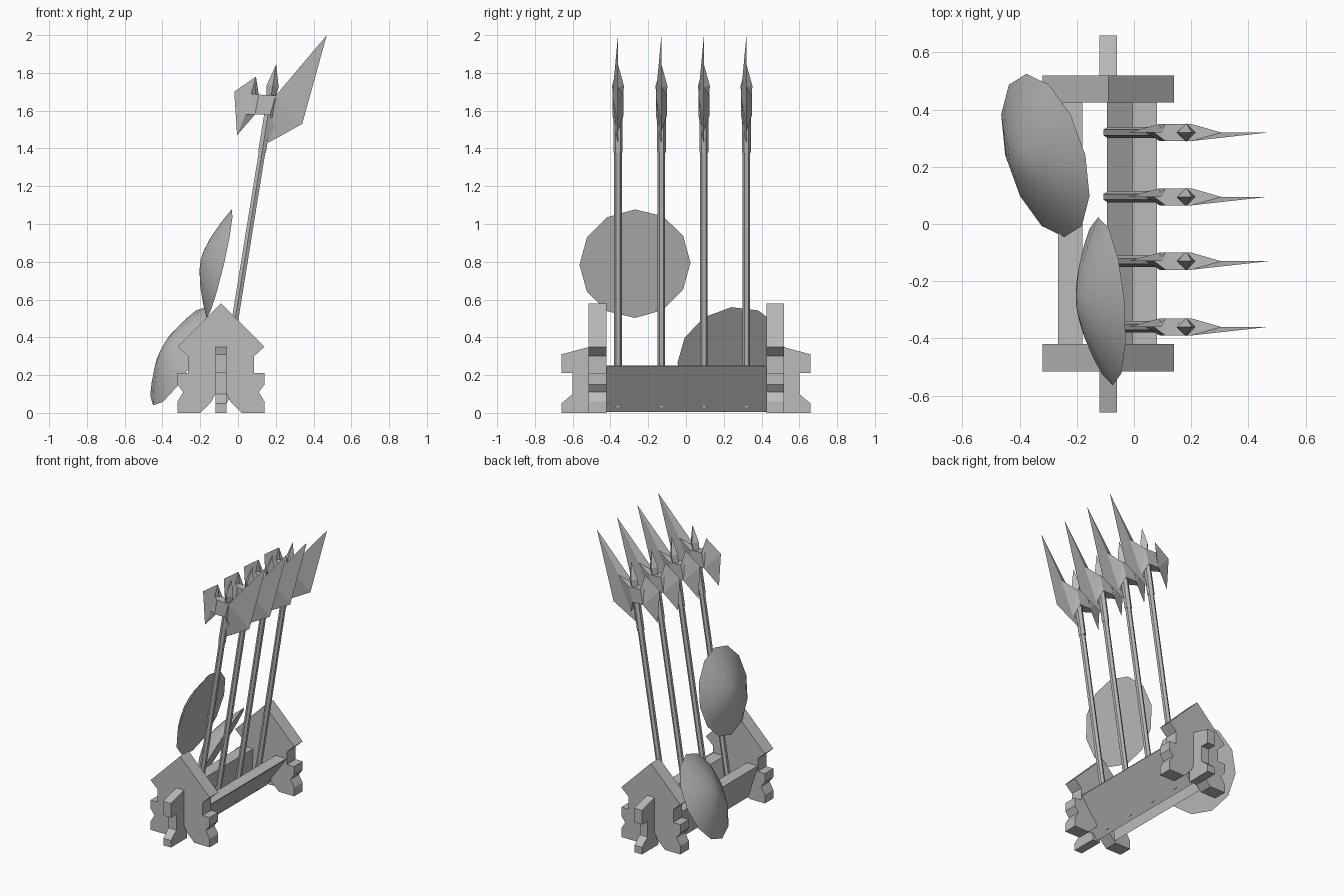
import bpy, bmesh, math
from mathutils import Vector

cube = bpy.data.objects.get("Cube")
if cube:
    bpy.data.objects.remove(cube, do_unlink=True)

grey = bpy.data.materials.new("plain_grey")
grey.use_nodes = True
grey.diffuse_color = (0.5, 0.5, 0.5, 1)
grey.node_tree.nodes["Principled BSDF"].inputs["Base Color"].default_value = (0.5, 0.5, 0.5, 1)


def finish(name, bm, smooth=False):
    bmesh.ops.remove_doubles(bm, verts=bm.verts, dist=0.0001)
    bmesh.ops.recalc_face_normals(bm, faces=bm.faces)
    mesh = bpy.data.meshes.new(name)
    bm.to_mesh(mesh)
    bm.free()
    mesh.materials.append(grey)
    obj = bpy.data.objects.new(name, mesh)
    bpy.context.collection.objects.link(obj)
    if smooth:
        bpy.ops.object.select_all(action='DESELECT')
        obj.select_set(True)
        bpy.context.view_layer.objects.active = obj
        bpy.ops.object.shade_smooth_by_angle(angle=math.radians(30))
    return obj


def prism(name, place, outline, start, end):
    """Extrude a 2D outline; place(u, v, w) gives the 3D point."""
    bm = bmesh.new()
    face = bm.faces.new([bm.verts.new(place(u, v, start)) for u, v in outline])
    new = bmesh.ops.extrude_face_region(bm, geom=[face])["geom"]
    shift = Vector(place(0, 0, end)) - Vector(place(0, 0, start))
    bmesh.ops.translate(bm, vec=shift, verts=[g for g in new if isinstance(g, bmesh.types.BMVert)])
    return finish(name, bm)


def lathe(name, start, axis, profile, sides, smooth=False):
    """Rings of (distance along axis, radius), closed at both ends."""
    axis = Vector(axis).normalized()
    side = Vector((0, 1, 0))
    side = (side - axis * side.dot(axis)).normalized()
    other = axis.cross(side)
    bm = bmesh.new()
    rings = []
    for d, r in profile:
        rings.append([bm.verts.new(Vector(start) + axis * d + r * (
            side * math.cos(math.tau * i / sides) + other * math.sin(math.tau * i / sides)))
            for i in range(sides)])
    for a, b in zip(rings, rings[1:]):
        for i in range(sides):
            j = (i + 1) % sides
            bm.faces.new((a[i], a[j], b[j], b[i]))
    for ring, (d, r) in ((rings[0], profile[0]), (rings[-1], profile[-1])):
        if r > 0.001:
            bm.faces.new(ring)
    return finish(name, bm, smooth)


def along_y(u, v, w):
    return (u, w, v)


def along_x(u, v, w):
    return (w, u, v)


# Gabled end plates with notched sides and splayed feet
MID = -0.09
half = [(0.03, 0.1), (0.05, 0.06), (0.11, 0), (0.23, 0), (0.23, 0.06), (0.2, 0.11),
        (0.23, 0.15), (0.23, 0.21), (0.175, 0.21), (0.175, 0.3), (0.23, 0.35)]
plate = [(MID + x, z) for x, z in half] + [(MID, 0.58)]
plate += [(MID - x, z) for x, z in reversed(half)]
prism("front_plate", along_y, plate, -0.515, -0.42)
prism("back_plate", along_y, plate, 0.425, 0.52)

# Brackets standing out from both end plates
bracket = [(0.48, 0), (0.66, 0), (0.66, 0.05), (0.6, 0.1), (0.6, 0.21),
           (0.66, 0.21), (0.66, 0.31), (0.51, 0.35), (0.48, 0.35)]
for label, s in (("front", -1), ("back", 1)):
    prism(label + "_bracket", along_x, [(s * y, z) for y, z in bracket], -0.12, -0.06)

# Tapered trough boards
prism("left_board", along_y, [(-0.265, 0.25), (-0.265, 0.245), (-0.19, 0.01), (-0.18, 0.25)], -0.5, 0.46)
prism("right_board", along_y, [(-0.095, 0.005), (0.08, 0.245), (0.08, 0.25), (-0.005, 0.25)], -0.5, 0.46)

# Axe head outline pieces: x, z, half thickness
T = 0.03
right_blade = [(0.2, 1.68, T), (0.305, 1.725, 0), (0.47, 2.0, 0), (0.34, 1.53, 0),
               (0.16, 1.43, 0), (0.205, 1.49, 0), (0.17, 1.58, T)]
left_blade = [(0.09, 1.58, T), (0.04, 1.58, 0), (-0.005, 1.47, 0), (-0.02, 1.7, 0),
              (0.095, 1.78, 0), (0.07, 1.69, 0), (0.11, 1.685, T)]
socket = [right_blade[0], right_blade[-1], left_blade[0], left_blade[-1]]


def axe_head(name, y):
    bm = bmesh.new()
    rim = right_blade + left_blade
    front = {p: bm.verts.new((p[0], y - p[2], p[1])) for p in rim}
    back = {p: bm.verts.new((p[0], y + p[2], p[1])) if p[2] else front[p] for p in rim}
    for piece in (right_blade, left_blade, socket):
        for sheet in (front, back):
            face = bm.faces.new([sheet[p] for p in piece])
            bmesh.ops.triangulate(bm, faces=[face])
    for p, q in zip(rim, rim[1:] + rim[:1]):
        ring = list(dict.fromkeys((front[p], front[q], back[q], back[p])))
        if len(ring) > 2:
            bm.faces.new(ring)
    finish(name, bm)


# Four leaning poleaxes
lean = Vector((0.161, 0, 1))
for n, y in enumerate((-0.36, -0.13, 0.095, 0.32), 1):
    def on_pole(z):
        return Vector((-0.095, y, 0)) + lean * z
    size = lean.length
    lathe(f"pole_{n}", on_pole(0.03), lean, [(0, 0.02), (1.66 * size, 0.02)], 6)
    lathe(f"sleeve_{n}", on_pole(1.38), lean, [(0, 0.024), (0.3 * size, 0.024)], 6)
    lathe(f"spear_tip_{n}", on_pole(1.66), lean,
          [(0, 0.024), (0.07 * size, 0.032), (0.185 * size, 0)], 4)
    axe_head(f"axe_head_{n}", y)

# Domed round shields resting against the rack
dome = [(0, 0.295), (0.035, 0.225), (0.07, 0.14), (0.092, 0.06), (0.1, 0)]
lathe("upper_shield", (-0.1, -0.27, 0.79), (-1, -0.09, 0.233), dome, 12, True)
lathe("lower_shield", (-0.31, 0.24, 0.3), (-1, -0.3, 0.54), dome, 12, True)
